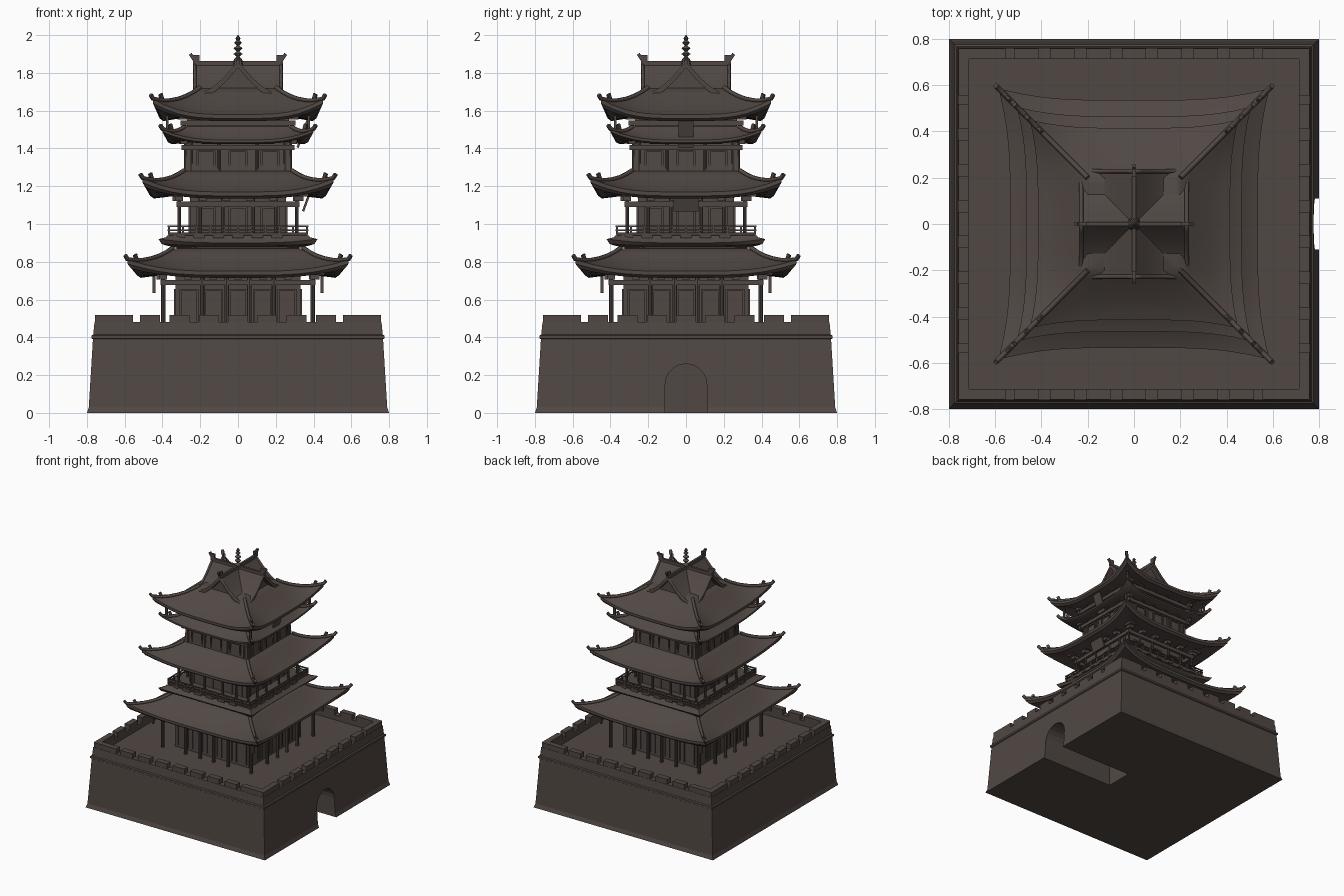
import bpy, bmesh, math
from mathutils import Matrix, Vector

if "Cube" in bpy.data.objects:
    bpy.data.objects.remove(bpy.data.objects["Cube"])

mat = bpy.data.materials.new("dark brown grey")
mat.diffuse_color = (0.082, 0.064, 0.057, 1)
mat.use_nodes = True
mat.node_tree.nodes["Principled BSDF"].inputs["Base Color"].default_value = mat.diffuse_color


def finish(name, bm, smooth=None):
    bmesh.ops.recalc_face_normals(bm, faces=bm.faces)
    me = bpy.data.meshes.new(name)
    bm.to_mesh(me)
    bm.free()
    me.materials.append(mat)
    ob = bpy.data.objects.new(name, me)
    bpy.context.collection.objects.link(ob)
    if smooth:
        bpy.ops.object.select_all(action='DESELECT')
        ob.select_set(True)
        bpy.context.view_layer.objects.active = ob
        bpy.ops.object.shade_smooth_by_angle(angle=math.radians(smooth))
    return ob


def turn(k):
    return Matrix.Rotation(k * math.pi / 2, 4, 'Z')


def box(bm, c, s, m=Matrix()):
    M = m @ Matrix.Translation(c) @ Matrix.Diagonal((*s, 1))
    bmesh.ops.create_cube(bm, size=1, matrix=M)


def post(bm, x, y, z0, z1, r, m=Matrix()):
    bmesh.ops.create_cone(bm, cap_ends=True, segments=8, radius1=r, radius2=r, depth=z1 - z0,
                          matrix=m @ Matrix.Translation((x, y, (z0 + z1) / 2)))


def rings(bm, loops):
    """Bridge a list of closed point loops and cap both ends."""
    vs = [[bm.verts.new(p) for p in l] for l in loops]
    n = len(vs[0])
    for a, b in zip(vs, vs[1:]):
        for i in range(n):
            j = (i + 1) % n
            bm.faces.new((a[i], a[j], b[j], b[i]))
    bm.faces.new(vs[0])
    bm.faces.new(vs[-1])


def square(h, z, flare=0, lift=0, n=1):
    pts = []
    for k in range(4):
        for i in range(n):
            u = -1 + 2 * i / n
            w = abs(u) ** 4
            hh = h + flare * w
            pts.append(turn(k) @ Vector((u * hh, -hh, z + lift * w)))
    return pts


def tube(name, paths, r):
    cu = bpy.data.curves.new(name, 'CURVE')
    cu.dimensions = '3D'
    cu.bevel_depth, cu.bevel_resolution, cu.use_fill_caps = r, 1, True
    for p in paths:
        s = cu.splines.new('POLY')
        s.points.add(len(p) - 1)
        for q, c in zip(s.points, p):
            q.co = (*c, 1)
    cu.materials.append(mat)
    bpy.context.collection.objects.link(bpy.data.objects.new(name, cu))


# masonry base with sunken terrace
bm = bmesh.new()
rings(bm, [square(*p) for p in [(.80, 0), (.79, .03), (.768, .39), (.776, .395), (.776, .41),
                                (.766, .415), (.76, .48), (.712, .48), (.712, .44)]])
base = finish("base_wall", bm)

# arched gate tunnel on the right side
bm = bmesh.new()
arch = [(-.11, -.1), (.11, -.1)] + [(.11 * math.cos(a * math.pi / 10), .15 + .11 * math.sin(a * math.pi / 10))
                                    for a in range(11)]
rings(bm, [[Vector((x, y, z)) for y, z in arch] for x in (.15, 1)])
cutter = finish("gate_cutter", bm)
cutter.hide_render = True
cutter.hide_viewport = False
cutter.display_type = 'WIRE'
mod = base.modifiers.new("gate", 'BOOLEAN')
mod.operation, mod.object, mod.solver = 'DIFFERENCE', cutter, 'EXACT'
bpy.context.view_layer.update()
dg = bpy.context.evaluated_depsgraph_get()
cut_mesh = bpy.data.meshes.new_from_object(base.evaluated_get(dg))
base.modifiers.clear()
base.data = cut_mesh
bpy.data.objects.remove(cutter)

# battlements
bm = bmesh.new()
for k in range(4):
    for i in range(-3, 4):
        box(bm, (i * .155, -.735, .497), (.105, .046, .045), turn(k))
    for s in (-1, 1):
        box(bm, (s * .655, -.735, .497), (.2, .046, .045), turn(k))
finish("battlements", bm)

# tower walls, one block per storey
bm = bmesh.new()
for h0, z0, h1, z1 in [(.33, .43, .33, .78), (.29, .78, .29, .93), (.255, .93, .255, 1.2),
                       (.285, 1.2, .27, 1.48), (.27, 1.48, .27, 1.62)]:
    rings(bm, [square(h0, z0), square(h1, z1)])
finish("storey_walls", bm)

# roofs: inner half, eave half, corner half, eave z, corner z, top half, top z
ROOFS = [("lower_roof", .36, .535, .585, .75, .81, .345, .87),
         ("middle_roof", .28, .465, .505, 1.17, 1.24, .285, 1.28),
         ("skirt_roof", .26, .37, .40, 1.445, 1.50, .28, 1.515),
         ("upper_roof", .27, .415, .45, 1.58, 1.66, .2, 1.72)]
tips = []
for name, hi, he, hc, ze, zc, ht, zt in ROOFS:
    f, l = hc - he, zc - ze
    th = .035 if name != "skirt_roof" else .022
    loops = [square(hi, ze - .015, 0, 0, 16), square(he - .02, ze - th, f, l * .8, 16),
             square(he, ze - th * .6, f, l, 16)]
    path = []
    for i in range(7):
        t = i / 6
        h, z, k = he + (ht - he) * t, ze + (zt - ze) * t ** 1.25, (1 - t) ** 2
        loops.append(square(h, z, f * k, l * k, 16))
        path.append(Vector((h + f * k, h + f * k, z + l * k + .004)))
    bm = bmesh.new()
    rings(bm, loops)
    finish(name, bm, 40)
    # hip ridges with upturned tips
    path.insert(0, path[0] + Vector((.012, .012, .02)))
    tube(name + "_hip_ridges", [[turn(k) @ p for p in path] for k in range(4)], .012)
    tips.append((hc, zc))

# small ridge beasts and hanging bells at the roof corners
bm = bmesh.new()
for i, (h, z) in enumerate(tips):
    for k in range(4):
        M = turn(k) @ Matrix.Translation((h - .045, h - .045, z + .01)) @ Matrix.Rotation(math.pi / 4, 4, 'Z')
        box(bm, (0, 0, 0), (.022, .012, .04), M @ Matrix.Rotation(.4, 4, 'Y'))
        if i in (0, 3):
            d = .14 if i == 0 else .075
            box(bm, (h - d, h - d, z - .13), (.014, .014, .09), turn(k))
finish("corner_ornaments", bm)

# verandah columns
bm = bmesh.new()
for k in range(4):
    for x in (-.395, -.19, -.06, .06, .19):
        post(bm, x, -.395, .43, .735, .012, turn(k))
    for x in (-.31, -.2, -.08, .08, .2):
        post(bm, x, -.31, .93, 1.15, .009, turn(k))
    for x in (-.25, -.1, .1, .25):
        post(bm, x, -.278, 1.27, 1.44, .008, turn(k))
finish("columns", bm, 40)

# beams and bracket blocks under each roof
bm = bmesh.new()
for h, z, n, d in [(.395, .69, 6, .05), (.31, 1.105, 5, .05), (.285, 1.405, 5, .03), (.29, 1.535, 5, .035),
                   (.31, .885, 6, .04)]:
    for k in range(4):
        box(bm, (0, -h, z), (2 * h + .03, .022, .028), turn(k))
        for i in range(n):
            x = -h + 2 * h * i / n
            box(bm, (x, -h - .012, z + .03), (.04, d, .025), turn(k))
            box(bm, (x, -h - .022, z + .05), (.06, d + .03, .018), turn(k))
finish("beams_and_brackets", bm)

# balcony deck with flared skirt
bm = bmesh.new()
rings(bm, [square(h, z, .03, l, 8) for h, z, l in
           [(.3, .875, 0), (.375, .885, .01), (.39, .9, .02), (.35, .93, 0), (.345, .94, 0)]])
rings(bm, [square(.365, .938), square(.37, .955)])
finish("balcony_deck", bm, 40)

# balcony railing
bm = bmesh.new()
for k in range(4):
    for z in (.968, .987):
        box(bm, (0, -.365, z), (.745, .009, .008), turn(k))
    for i in range(10):
        box(bm, (-.365 + .073 * i, -.365, .968), (.01, .01, .045), turn(k))
finish("balcony_railing", bm)

# doors and window frames on the walls
bm = bmesh.new()
for k in range(4):
    for h, z, dz, xs in [(.33, .555, .19, (-.26, -.13, 0, .13, .26)), (.255, 1.02, .13, (-.17, 0, .17)),
                         (.279, 1.34, .09, (-.17, 0, .17))]:
        for x in xs:
            for s in (-1, 1):
                box(bm, (x + s * .045, -h - .002, z), (.01, .012, dz), turn(k))
            box(bm, (x, -h - .002, z + dz / 2), (.1, .012, .01), turn(k))
finish("door_frames", bm)

# leaning name boards on the right side
bm = bmesh.new()
for x, z, w, h in [(.345, 1.485, .08, .17), (.36, 1.11, .13, .09)]:
    box(bm, (0, 0, 0), (.012, w, h), Matrix.Translation((x, 0, z)) @ Matrix.Rotation(.35, 4, 'Y'))
finish("hanging_boards", bm)

# crossed gable roof on top
curve = [(0, 1.85), (.03, 1.815), (.07, 1.77), (.12, 1.725), (.17, 1.695), (.21, 1.68)]
upper = [(-x, z) for x, z in curve[:0:-1]] + curve
for k in range(2):
    bm = bmesh.new()
    prof = upper + [(x, z - .022) for x, z in upper[::-1]]
    rings(bm, [[turn(k) @ Vector((x, y, z)) for x, z in prof] for y in (-.235, .235)])
    finish("gable_roof", bm, 25)
    bm = bmesh.new()
    prof = [(x, z - .01) for x, z in upper] + [(.2, 1.64), (-.2, 1.64)]
    rings(bm, [[turn(k) @ Vector((x, y, z)) for x, z in prof] for y in (-.195, .195)])
    finish("gable_wall", bm)

# main ridges, their horned ends and gable edge ridges
bm = bmesh.new()
for k in range(4):
    box(bm, (0, -.115, 1.85), (.018, .24, .028), turn(k))
    M = turn(k) @ Matrix.Translation((0, -.222, 1.87))
    box(bm, (0, 0, 0), (.018, .034, .05), M)
    box(bm, (0, -.008, .02), (.014, .018, .045), M @ Matrix.Rotation(.6, 4, 'X'))
finish("main_ridges", bm)
tube("gable_edge_ridges", [[turn(k) @ Vector((x, -.228, z)) for x, z in upper] for k in range(4)], .009)

# roof finial
bm = bmesh.new()
rings(bm, [[(r * math.cos(a * math.pi / 4), r * math.sin(a * math.pi / 4), z) for a in range(8)]
           for r, z in [(.03, 1.84), (.022, 1.87), (.008, 1.885), (.024, 1.9), (.007, 1.915), (.024, 1.93),
                        (.007, 1.945), (.02, 1.96), (.008, 1.972), (.014, 1.983), (.002, 2.0)]])
finish("finial", bm)
